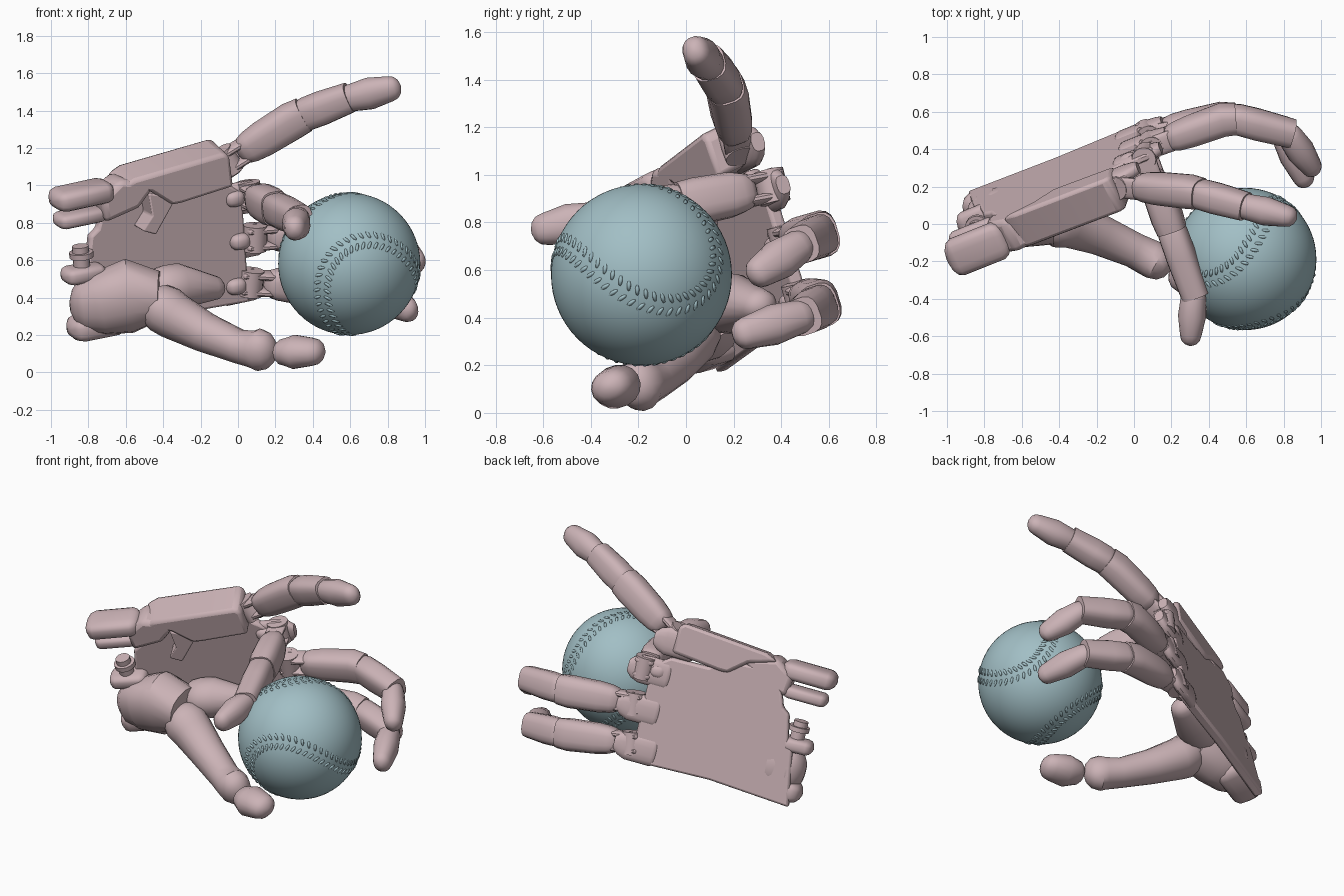
import bpy, bmesh, math
from mathutils import Vector, Matrix

cube = bpy.data.objects.get("Cube")
if cube:
    bpy.data.objects.remove(cube)


def material(name, rgb):
    m = bpy.data.materials.new(name)
    m.use_nodes = True
    m.diffuse_color = (*rgb, 1)
    m.node_tree.nodes["Principled BSDF"].inputs["Base Color"].default_value = (*rgb, 1)
    return m


PINK = material("dusty pink", (0.60, 0.45, 0.47))
TEAL = material("pale teal", (0.36, 0.52, 0.56))

# Hand frame: the back of the hand is a tilted plane
BACK = Vector((-0.406, 0.879, 0.246))
ALONG = Vector((0.9, 0.39, 0.2))
ALONG = (ALONG - ALONG.dot(BACK) * BACK).normalized()
ACROSS = ALONG.cross(BACK).normalized()
if ACROSS.z < 0:
    ACROSS = -ACROSS


def on_hand(x, z, depth=0.0):
    return Vector((x, 0.639 + 0.462 * x - 0.28 * z, z)) - BACK * depth


def finish(name, bm, mat, angle=35, bevel=0.0):
    bmesh.ops.recalc_face_normals(bm, faces=bm.faces)
    me = bpy.data.meshes.new(name)
    bm.to_mesh(me)
    bm.free()
    me.materials.append(mat)
    ob = bpy.data.objects.new(name, me)
    bpy.context.collection.objects.link(ob)
    if bevel:
        mod = ob.modifiers.new("soft edges", "BEVEL")
        mod.width, mod.segments = bevel, 2
    bpy.ops.object.select_all(action="DESELECT")
    ob.select_set(True)
    bpy.context.view_layer.objects.active = ob
    bpy.ops.object.shade_smooth_by_angle(angle=math.radians(angle))
    return ob


def plate(name, outline, near, far, bevel=0.015, lean=0.0):
    """Prism on the hand plane, from depth near to depth far, leaning towards the little finger."""
    bm = bmesh.new()
    a = [bm.verts.new(on_hand(x, z, near)) for x, z in outline]
    b = [bm.verts.new(on_hand(x, z, far) - ACROSS * lean) for x, z in outline]
    bm.faces.new(a)
    bm.faces.new(b[::-1])
    for i in range(len(a)):
        j = (i + 1) % len(a)
        bm.faces.new((a[j], a[i], b[i], b[j]))
    return finish(name, bm, PINK, bevel=bevel)


def limb(name, pts, radii, side=ACROSS, rounded=(True, True), power=0.75, sides=16):
    """Loft of rounded box sections; each radius is (width, thickness)."""
    pts = [Vector(p) for p in pts]
    last = len(pts) - 1
    rings = []
    for i, (p, (w, h)) in enumerate(zip(pts, radii)):
        before = (p - pts[i - 1]).normalized() if i else Vector()
        after = (pts[i + 1] - p).normalized() if i < last else Vector()
        t = (before + after).normalized()
        steps = [(0, 1)]
        r = min(w, h)
        if i in (0, last) and rounded[0 if i == 0 else 1]:
            arc = [math.radians(d) for d in (0, 30, 55, 80)]
            sign = -1 if i == 0 else 1
            steps = [(sign * r * (math.sin(a) - 1), math.cos(a)) for a in arc]
            if i == 0:
                steps.reverse()
        rings += [(p + t * off, t, w * k, h * k) for off, k in steps]
    bm = bmesh.new()
    loops = []
    for p, t, w, h in rings:
        s = (side - side.dot(t) * t).normalized()
        up = t.cross(s)
        loop = []
        for k in range(sides):
            a = math.tau * (k + 0.5) / sides
            c, d = math.cos(a), math.sin(a)
            loop.append(bm.verts.new(p + s * (w * math.copysign(abs(c) ** power, c))
                                     + up * (h * math.copysign(abs(d) ** power, d))))
        loops.append(loop)
    for a, b in zip(loops, loops[1:]):
        for k in range(sides):
            j = (k + 1) % sides
            bm.faces.new((a[k], a[j], b[j], b[k]))
    bm.faces.new(loops[0])
    bm.faces.new(loops[-1][::-1])
    return finish(name, bm, PINK)


def pin(name, centre, axis, half, r):
    other = Vector((1, 0.2, 0.1)) if abs(axis.x) < 0.7 else Vector((0, 1, 0))
    centre = Vector(centre)
    limb(name, [centre - axis * half, centre + axis * half], [(r, r)] * 2, other, (False, False), 1)


# Palm shell: back plate, thick index edge, and its hooked inner tab
plate("palm_plate", [(-0.89, 0.18), (-0.42, 0.31), (0.04, 0.39), (0.0, 0.98), (-0.1, 1.03),
                     (-0.32, 0.99), (-0.4, 1.04), (-0.72, 1.0), (-0.77, 0.78), (-0.81, 0.74),
                     (-0.83, 0.55), (-0.86, 0.52)], 0, 0.06)
plate("index_edge", [(-0.7, 1.06), (-0.63, 1.11), (-0.15, 1.25), (-0.12, 1.23), (-0.1, 1.07),
                     (-0.38, 0.98), (-0.43, 0.97), (-0.54, 1.04)], -0.02, 0.19, 0.025, 0.035)
plate("index_hook", [(-0.55, 1.0), (-0.4, 0.98), (-0.46, 0.87), (-0.51, 0.78), (-0.58, 0.8),
                     (-0.53, 0.88)], 0.05, 0.18, 0.008)
plate("wrist_shoulder", [(-0.8, 0.97), (-0.7, 1.07), (-0.5, 1.06), (-0.6, 0.92), (-0.78, 0.84)],
      0.0, 0.19, 0.03)

# Forked wrist hinge
forks = [(-1.04, 0.94, -0.72, 1.01, 0.057, 0.105), (-1.01, 0.825, -0.75, 0.88, 0.04, 0.08),
         (-0.97, 0.53, -0.75, 0.57, 0.045, 0.08), (-0.945, 0.25, -0.65, 0.31, 0.065, 0.1)]
for i, (x1, z1, x2, z2, w, h) in enumerate(forks):
    limb(f"wrist_fork_{i + 1}", [on_hand(x1, z1, h), on_hand(x2, z2, h)], [(w, h)] * 2, power=0.6)
pin("wrist_pin", on_hand(-0.87, 0.62, 0.08), ACROSS, 0.08, 0.045)
pin("wrist_pin_cap", on_hand(-0.87, 0.65, 0.08), ACROSS, 0.015, 0.065)

# Thumb mount, rounded palm socket and thumb
limb("thumb_mount", [(-0.9, 0.03, 0.35), (-0.74, 0.04, 0.37), (-0.58, 0.05, 0.41), (-0.42, 0.04, 0.41)],
     [(0.16, 0.13), (0.17, 0.15), (0.2, 0.17), (0.13, 0.15)], rounded=(True, False), power=0.9)
limb("thumb_socket", [(-0.5, 0.12, 0.44), (-0.32, 0.2, 0.46), (-0.08, 0.34, 0.45)],
     [(0.12, 0.13), (0.125, 0.13), (0.07, 0.08)], power=1)
limb("thumb_body", [(-0.5, 0.03, 0.41), (-0.34, 0.0, 0.3), (-0.18, -0.06, 0.215), (0.0, -0.14, 0.14),
                    (0.08, -0.18, 0.125), (0.2, -0.24, 0.11)],
     [(0.13, 0.14), (0.125, 0.13), (0.105, 0.11), (0.09, 0.095), (0.1, 0.1), (0.115, 0.1)], power=0.95)
limb("thumb_tip", [(0.19, -0.25, 0.11), (0.3, -0.29, 0.11), (0.465, -0.33, 0.11)],
     [(0.075, 0.09), (0.09, 0.105), (0.075, 0.09)], power=0.95)

# Fingers: knuckle, two joints, tip
fingers = {
    "index": [(-0.06, 0.21, 1.13), (0.32, 0.17, 1.365), (0.57, 0.10, 1.46), (0.87, 0.03, 1.53)],
    "middle": [(0.06, 0.36, 0.95), (0.19, 0.0, 0.88), (0.32, -0.36, 0.82), (0.3, -0.65, 0.76)],
    "ring": [(0.09, 0.42, 0.72), (0.51, 0.57, 0.75), (0.82, 0.49, 0.71), (0.975, 0.27, 0.565)],
    "little": [(0.07, 0.48, 0.48), (0.51, 0.57, 0.455), (0.79, 0.50, 0.41), (0.93, 0.2, 0.32)],
}
for finger, pts in fingers.items():
    k, j1, j2, tip = (Vector(p) for p in pts)
    d1, d2, d3 = (j1 - k).normalized(), (j2 - j1).normalized(), (tip - j2).normalized()
    # Lower and middle lengths overlap at the joint, the tip is separate
    limb(f"{finger}_lower", [k + d1 * 0.07, k.lerp(j1, 0.5), j1 - d1 * 0.04, j1 + d2 * 0.035],
         [(0.085, 0.075), (0.095, 0.082), (0.1, 0.086), (0.094, 0.08)], rounded=(True, False), power=0.68)
    limb(f"{finger}_middle", [j1 - d2 * 0.03, j1.lerp(j2, 0.5), j2 + d2 * 0.03],
         [(0.088, 0.078), (0.09, 0.08), (0.08, 0.074)], rounded=(True, False), power=0.68)
    limb(f"{finger}_tip", [j2 - d3 * 0.04, j2.lerp(tip, 0.45), tip],
         [(0.072, 0.068), (0.086, 0.076), (0.068, 0.058)], power=0.9)
    axis = (ACROSS - ACROSS.dot(d1) * d1).normalized()
    pin(f"{finger}_knuckle_joint", k, axis, 0.07, 0.065)
    # Twin links and the rounded cover over the knuckle
    for s in (-1, 1):
        limb(f"{finger}_link", [k - d1 * 0.06 + axis * s * 0.045, k + d1 * 0.16 + axis * s * 0.045],
             [(0.022, 0.06)] * 2)
    cover = on_hand(k.x, k.z, 0.025)
    limb(f"{finger}_knuckle_cover", [cover - ALONG * 0.2, cover, cover + ALONG * 0.05, cover + ALONG * 0.08],
         [(0.09, 0.035), (0.09, 0.035), (0.07, 0.033), (0.04, 0.03)], rounded=(True, False))
    limb(f"{finger}_knuckle_base", [k - ALONG * 0.15, k - ALONG * 0.03], [(0.045, 0.055)] * 2)

# Ball with raised seam stitches
CENTRE, R = Vector((0.595, -0.187, 0.58)), 0.38
bm = bmesh.new()
bmesh.ops.create_uvsphere(bm, u_segments=64, v_segments=32, radius=R,
                          matrix=Matrix.Translation(CENTRE))
finish("ball", bm, TEAL)

sx = Vector((0.9, -0.45, 0.0)).normalized()
sz = Vector((-0.5, -0.6, 0.55))
sz = (sz - sz.dot(sx) * sx).normalized()
sy = sx.cross(sz)


def seam(t):
    a, b = 0.75, 0.25
    return (sx * (a * math.cos(t) + b * math.cos(3 * t)) + sy * (a * math.sin(t) - b * math.sin(3 * t))
            + sz * (2 * math.sqrt(a * b) * math.sin(2 * t))).normalized()


bm = bmesh.new()
count = 96
for i in range(count):
    t = math.tau * i / count
    out = seam(t)
    run = (seam(t + 0.01) - seam(t - 0.01)).normalized()
    lateral = out.cross(run).normalized()
    for s in (-1, 1):
        p = (out + lateral * s * 0.08).normalized()
        length = (lateral * s + run * 0.5).normalized()
        length = (length - length.dot(p) * p).normalized()
        rot = Matrix((length, p.cross(length), p)).transposed().to_4x4()
        m = (Matrix.Translation(CENTRE + p * R) @ rot
             @ Matrix.Diagonal((0.026, 0.01, 0.006, 1)))
        bmesh.ops.create_icosphere(bm, subdivisions=1, radius=1, matrix=m)
finish("seam_stitches", bm, TEAL, angle=60)
